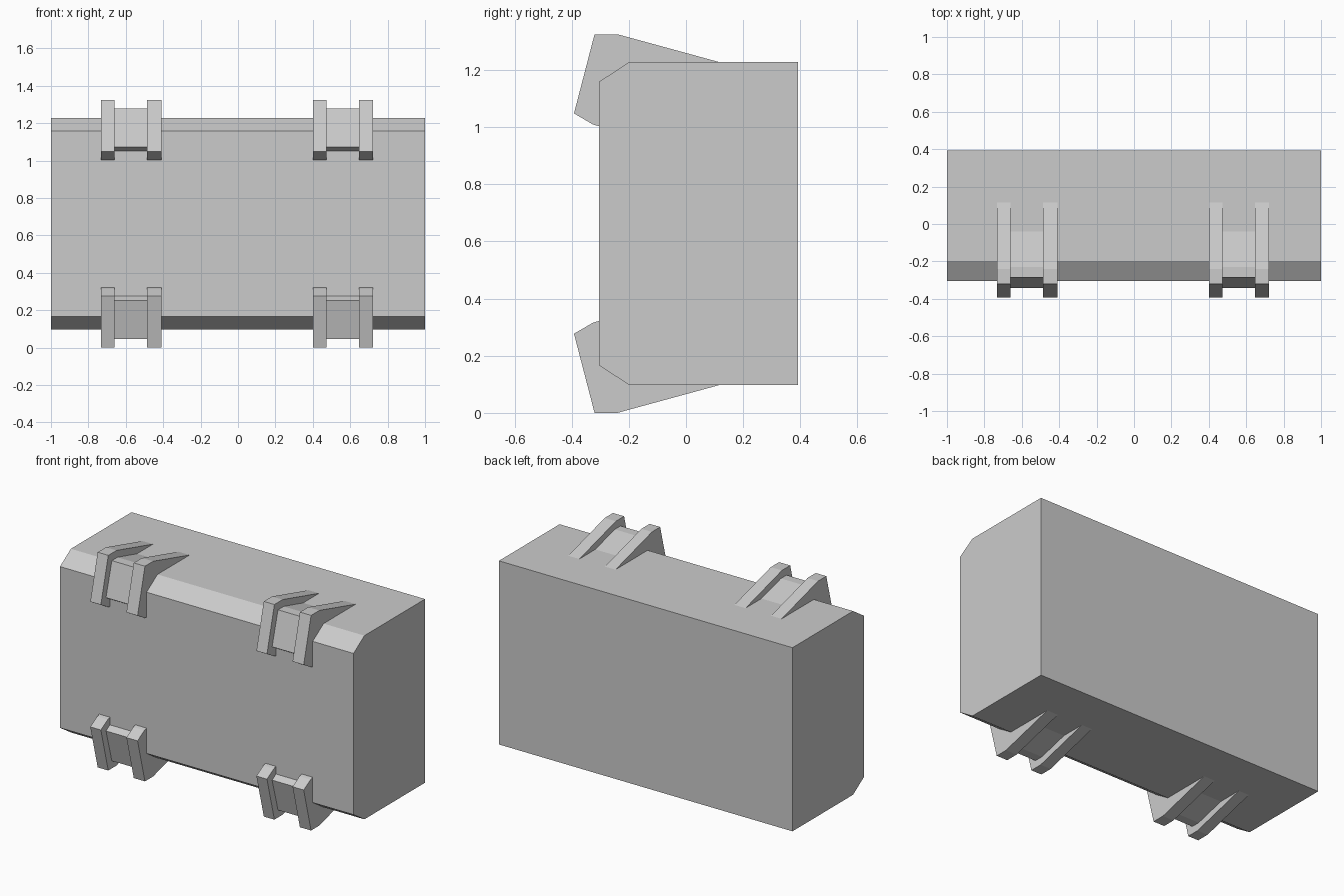
import bpy, bmesh

if "Cube" in bpy.data.objects:
    bpy.data.objects.remove(bpy.data.objects["Cube"])

MID = 0.6625  # height of the horizontal symmetry plane


def extrude_profile(name, profile, spans):
    """Extrude a (y, z) profile along x over each (x0, x1) span."""
    bm = bmesh.new()
    for x0, x1 in spans:
        face = bm.faces.new([bm.verts.new((x0, y, z)) for y, z in profile])
        res = bmesh.ops.extrude_face_region(bm, geom=[face], use_keep_orig=True)
        verts = [v for v in res["geom"] if isinstance(v, bmesh.types.BMVert)]
        bmesh.ops.translate(bm, verts=verts, vec=(x1 - x0, 0, 0))
    bmesh.ops.recalc_face_normals(bm, faces=bm.faces)
    mesh = bpy.data.meshes.new(name)
    bm.to_mesh(mesh)
    bm.free()
    obj = bpy.data.objects.new(name, mesh)
    bpy.context.collection.objects.link(obj)
    return obj


# Main block with chamfered front edges
upper = [(0.392, 1.228), (-0.198, 1.228), (-0.304, 1.159)]
lower = [(y, 2 * MID - z) for y, z in reversed(upper)]
extrude_profile("body", upper + lower, [(-1, 1)])

# Empty marking the mirror plane between top and bottom brackets
mirror_plane = bpy.data.objects.new("mirror_plane", None)
mirror_plane.location = (0, 0, MID)
mirror_plane.hide_render = True
bpy.context.collection.objects.link(mirror_plane)

# Bracket side plates and recessed bridge, hooked over the body edge
plate = [(0.115, 1.228), (-0.24, 1.325), (-0.32, 1.325), (-0.392, 1.048),
         (-0.325, 1.009), (-0.304, 1.003), (-0.295, 1.003),
         (-0.295, 1.154), (-0.195, 1.22), (0.115, 1.22)]
bridge = [(-0.04, 1.228), (-0.23, 1.279), (-0.285, 1.279), (-0.342, 1.073),
          (-0.304, 1.05), (-0.295, 1.05), (-0.295, 1.154),
          (-0.195, 1.22), (-0.04, 1.22)]

for side, cx in (("left", -0.571), ("right", 0.561)):
    parts = [
        extrude_profile(side + "_bracket_plates", plate,
                        [(cx - 0.161, cx - 0.089), (cx + 0.085, cx + 0.161)]),
        extrude_profile(side + "_bracket_bridge", bridge,
                        [(cx - 0.089, cx + 0.085)]),
    ]
    for obj in parts:
        mod = obj.modifiers.new("mirror", 'MIRROR')
        mod.use_axis = (False, False, True)
        mod.mirror_object = mirror_plane
